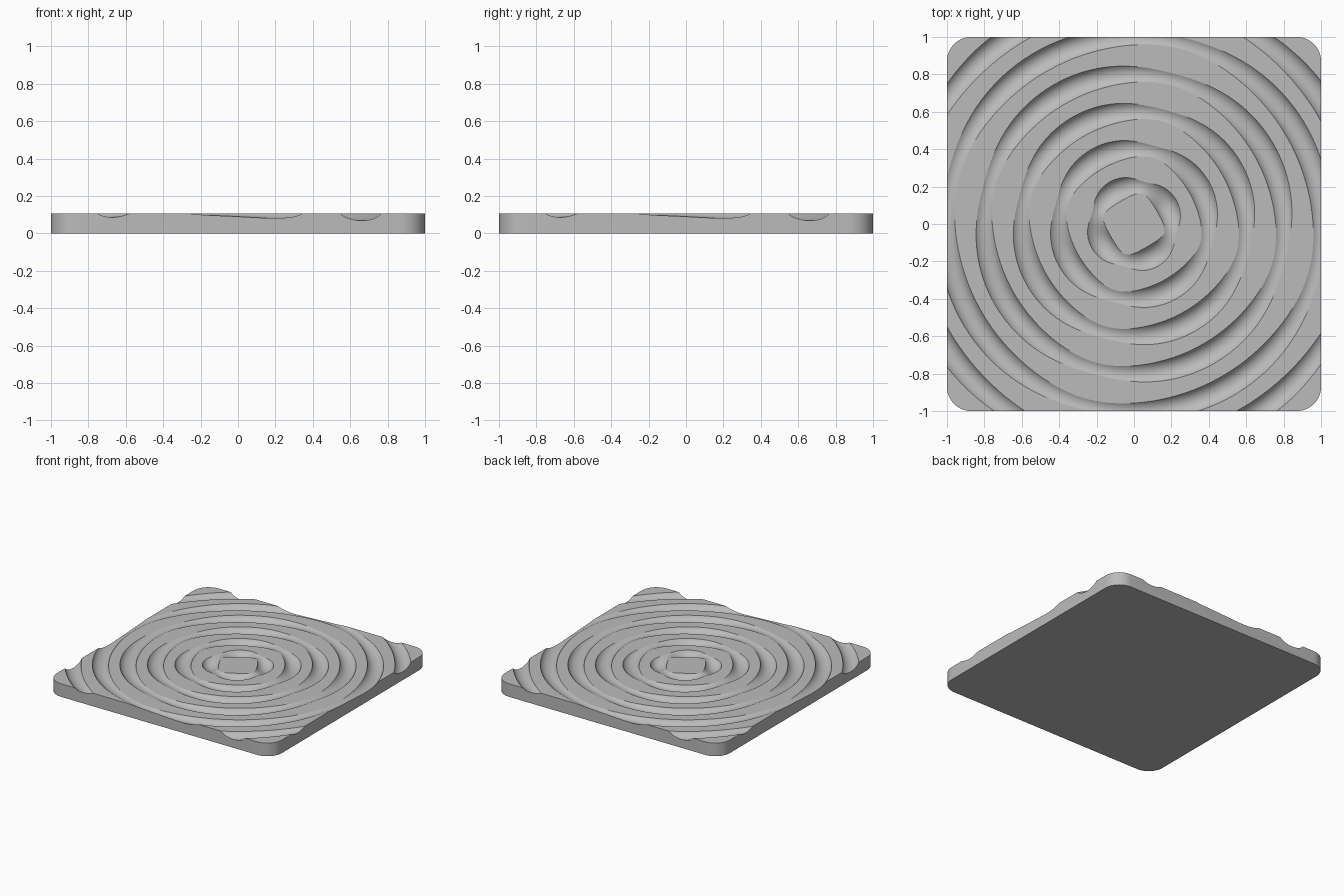
import bpy, bmesh, math

cube = bpy.data.objects.get("Cube")
if cube:
    bpy.data.objects.remove(cube, do_unlink=True)

THICK = 0.105         # plate thickness
CORNER = 0.13         # corner radius seen from above
TUBE = 0.066          # radius of the round groove cutter
MEAN, SWING = 0.023, 0.015   # groove depth and how much it varies
DEEP = math.radians(30)      # direction of the deepest point in each quarter

grey = bpy.data.materials.new("light grey")
grey.use_nodes = True
grey.diffuse_color = (0.5, 0.5, 0.5, 1)
grey.node_tree.nodes["Principled BSDF"].inputs["Base Color"].default_value = (0.5, 0.5, 0.5, 1)


def rounded_plate(name):
    """Square slab with rounded upright corners."""
    bm = bmesh.new()
    inner, steps, ring = 1 - CORNER, 12, []
    for quarter in range(4):
        mid = math.pi / 4 + quarter * math.pi / 2
        cx = math.copysign(inner, math.cos(mid))
        cy = math.copysign(inner, math.sin(mid))
        for i in range(steps + 1):
            a = (quarter + i / steps) * math.pi / 2
            ring.append(bm.verts.new((cx + CORNER * math.cos(a), cy + CORNER * math.sin(a), 0)))
    base = bm.faces.new(ring)
    top = bmesh.ops.extrude_face_region(bm, geom=[base])["geom"]
    bmesh.ops.translate(bm, vec=(0, 0, THICK), verts=[v for v in top if isinstance(v, bmesh.types.BMVert)])
    bmesh.ops.recalc_face_normals(bm, faces=bm.faces)
    mesh = bpy.data.meshes.new(name)
    bm.to_mesh(mesh)
    bm.free()
    obj = bpy.data.objects.new(name, mesh)
    bpy.context.collection.objects.link(obj)
    return obj


def groove_cutter(radius):
    """Ring that rises and falls four times per turn."""
    bpy.ops.mesh.primitive_torus_add(major_radius=radius, minor_radius=TUBE,
                                     major_segments=128, minor_segments=48)
    ring = bpy.context.object
    ring.name = "groove_cutter"
    ring.hide_render = True
    for v in ring.data.vertices:
        angle = math.atan2(v.co.y, v.co.x)
        depth = MEAN + SWING * math.cos(4 * (angle - DEEP))
        v.co.z += THICK + TUBE - depth
    return ring


# Plate with concentric rippled grooves
plate = rounded_plate("rippled_plate")
plate.data.materials.append(grey)
for k in range(1, 7):
    cutter = groove_cutter(0.2 * k)
    cutter.data.materials.append(grey)
    bpy.ops.object.select_all(action='DESELECT')
    bpy.context.view_layer.objects.active = plate
    plate.select_set(True)
    cut = plate.modifiers.new("groove", 'BOOLEAN')
    cut.operation, cut.solver, cut.object = 'DIFFERENCE', 'EXACT', cutter
    bpy.ops.object.modifier_apply(modifier=cut.name)
    bpy.data.objects.remove(cutter, do_unlink=True)

bpy.ops.object.shade_smooth_by_angle(angle=math.radians(16))
